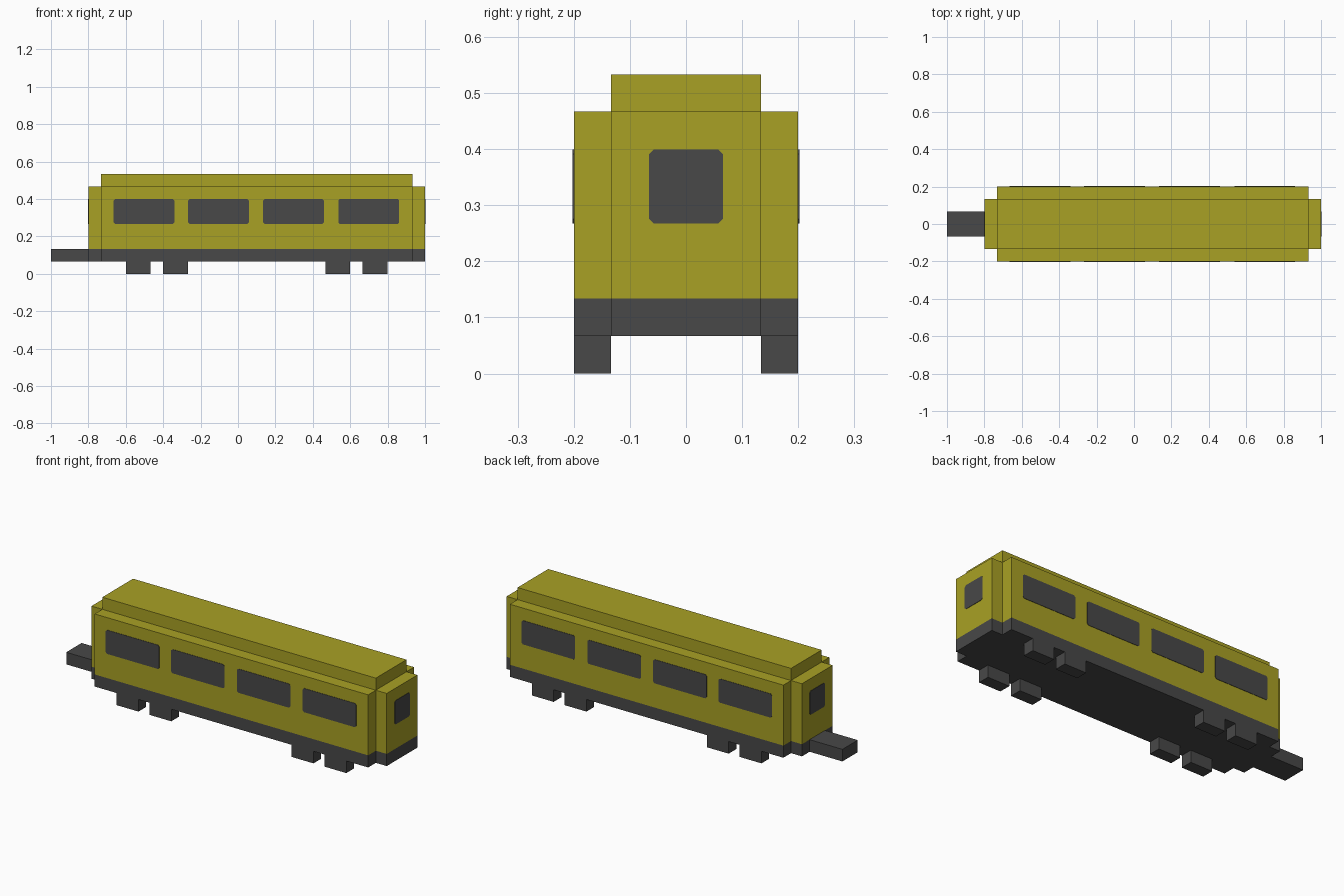
import bpy, bmesh
from mathutils import Matrix, Vector

if "Cube" in bpy.data.objects:
    bpy.data.objects.remove(bpy.data.objects["Cube"])

U = 1 / 15  # module the whole model is laid out on


def material(name, colour):
    m = bpy.data.materials.new(name)
    m.diffuse_color = (*colour, 1)
    m.use_nodes = True
    m.node_tree.nodes["Principled BSDF"].inputs["Base Color"].default_value = m.diffuse_color
    return m


YELLOW = material("olive yellow", (0.395, 0.355, 0.018))
DARK = material("dark grey", (0.065, 0.065, 0.065))


def prism(name, outline, depth, mat, frame=Matrix()):
    """Extrude a flat outline along local z, then place it with a matrix."""
    bm = bmesh.new()
    face = bm.faces.new([bm.verts.new((x, y, 0)) for x, y in outline])
    top = bmesh.ops.extrude_face_region(bm, geom=[face])["geom"]
    verts = [g for g in top if isinstance(g, bmesh.types.BMVert)]
    bmesh.ops.translate(bm, verts=verts, vec=(0, 0, depth))
    bm.transform(frame)
    bmesh.ops.recalc_face_normals(bm, faces=bm.faces)
    me = bpy.data.meshes.new(name)
    bm.to_mesh(me)
    bm.free()
    me.materials.append(mat)
    ob = bpy.data.objects.new(name, me)
    bpy.context.collection.objects.link(ob)
    return ob


def box(name, x0, x1, y0, y1, z0, z1, mat):
    """Box given in module units."""
    pts = [(x * U, y * U) for x, y in ((x0, y0), (x1, y0), (x1, y1), (x0, y1))]
    return prism(name, pts, (z1 - z0) * U, mat, Matrix.Translation((0, 0, z0 * U)))


def window(name, centre, normal, width, height):
    """Thin plate with clipped corners, facing along normal."""
    w, h, c = width / 2, height / 2, 0.008
    pts = [(-w + c, -h), (w - c, -h), (w, -h + c), (w, h - c),
           (w - c, h), (-w + c, h), (-w, h - c), (-w, -h + c)]
    n, up = Vector(normal), Vector((0, 0, 1))
    rot = Matrix((up.cross(n), up, n)).transposed().to_4x4()
    start = Vector(centre) - n * 0.003
    return prism(name, pts, 0.005, DARK, Matrix.Translation(start) @ rot)


# Plan with notched corners, shared by the chassis and the body
plan = [(-12, -2), (-11, -2), (-11, -3), (14, -3), (14, -2), (15, -2),
        (15, 2), (14, 2), (14, 3), (-11, 3), (-11, 2), (-12, 2)]
plan = [(x * U, y * U) for x, y in plan]
prism("chassis", plan, U, DARK, Matrix.Translation((0, 0, U)))
prism("body", plan, 5 * U, YELLOW, Matrix.Translation((0, 0, 2 * U)))

# Raised roof and coupling bar
box("roof", -11, 14, -2, 2, 7, 8, YELLOW)
box("coupler", -15, -12, -1, 1, 1, 2, DARK)

# Wheel blocks and windows on both long sides
for label, s in (("front", -1), ("back", 1)):
    for i, x in enumerate((-9, -6, 7, 10)):
        y0, y1 = sorted((2 * s, 3 * s))
        box(f"{label}_wheel_{i + 1}", x, x + 2, y0, y1, 0, 1, DARK)
    for i, x in enumerate((-0.502, -0.104, 0.297, 0.699)):
        window(f"{label}_window_{i + 1}", (x, s * 3 * U, 5 * U),
               (0, s, 0), 0.326, 2 * U - 0.002)

# End windows
window("right_end_window", (15 * U, 0, 5 * U), (1, 0, 0), 2 * U - 0.002, 2 * U - 0.002)
window("left_end_window", (-12 * U, 0, 5 * U), (-1, 0, 0), 2 * U - 0.002, 2 * U - 0.002)
